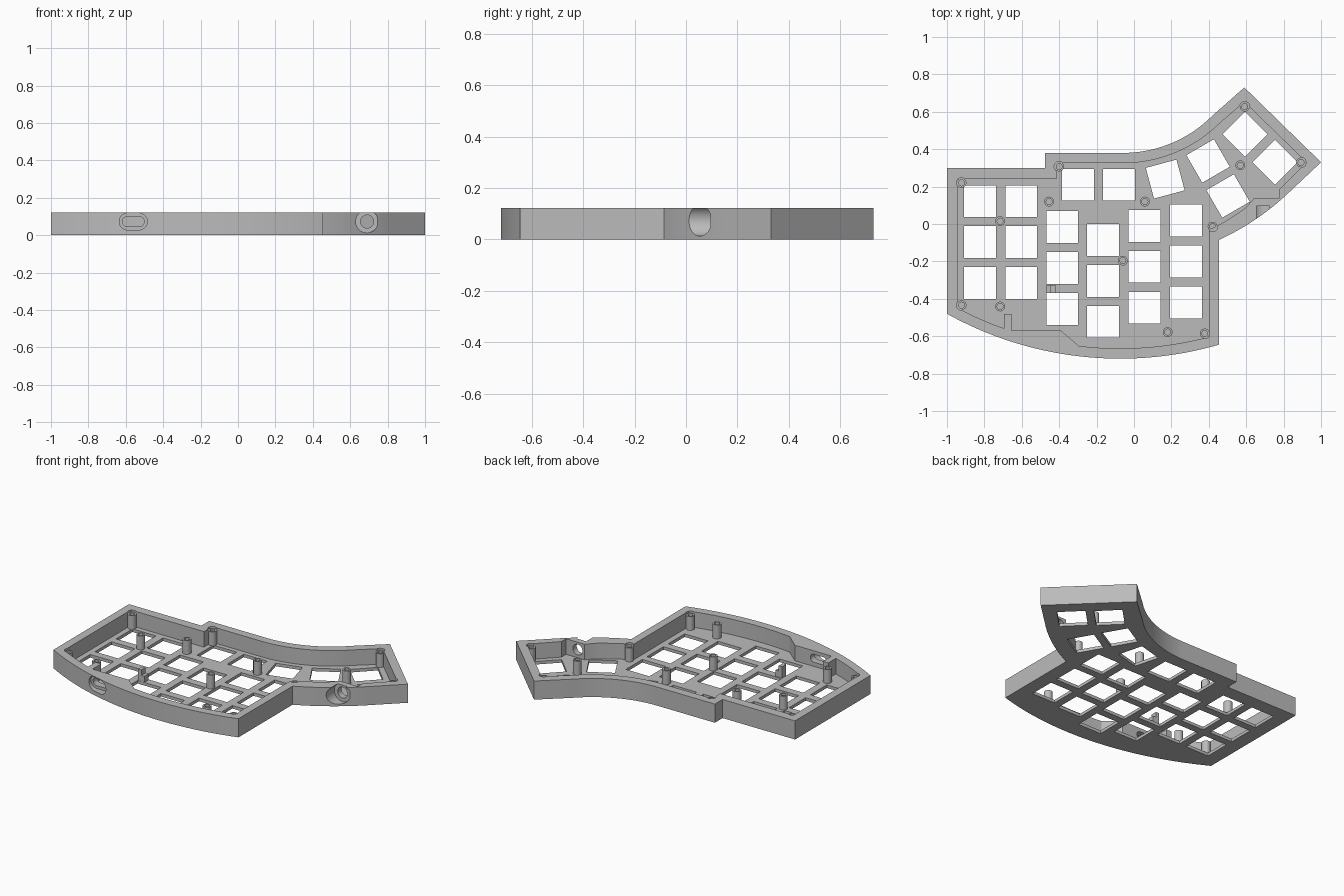
import bpy, bmesh, math
from mathutils import Matrix, Vector

if "Cube" in bpy.data.objects:
    bpy.data.objects.remove(bpy.data.objects["Cube"])

HEIGHT, FLOOR, POST_TOP = 0.122, 0.02, 0.11

grey = bpy.data.materials.new("case_grey")
grey.use_nodes = True
grey.diffuse_color = (0.5, 0.5, 0.5, 1)
grey.node_tree.nodes["Principled BSDF"].inputs["Base Color"].default_value = (0.5, 0.5, 0.5, 1)


def arc(a, b, c, n=20):
    """Points of the circular arc from a through b to c."""
    (ax, ay), (bx, by), (cx, cy) = a, b, c
    d = 2 * (ax * (by - cy) + bx * (cy - ay) + cx * (ay - by))
    sa, sb, sc = ax * ax + ay * ay, bx * bx + by * by, cx * cx + cy * cy
    ux = (sa * (by - cy) + sb * (cy - ay) + sc * (ay - by)) / d
    uy = (sa * (cx - bx) + sb * (ax - cx) + sc * (bx - ax)) / d
    r = math.hypot(ax - ux, ay - uy)
    start = math.atan2(ay - uy, ax - ux)
    sweep = math.atan2(cy - uy, cx - ux) - start
    sweep = (sweep + math.pi) % (2 * math.pi) - math.pi
    return [(ux + r * math.cos(start + sweep * i / n),
             uy + r * math.sin(start + sweep * i / n)) for i in range(n + 1)]


def prism(bm, points, low, high, matrix=Matrix()):
    """Extrude a flat outline from low to high."""
    face = bm.faces.new([bm.verts.new(matrix @ Vector((x, y, low))) for x, y in points])
    top = bmesh.ops.extrude_face_region(bm, geom=[face])["geom"]
    moved = [v for v in top if isinstance(v, bmesh.types.BMVert)]
    bmesh.ops.translate(bm, verts=moved, vec=matrix.to_3x3() @ Vector((0, 0, high - low)))


def make(name, bm):
    bmesh.ops.recalc_face_normals(bm, faces=bm.faces)
    mesh = bpy.data.meshes.new(name)
    bm.to_mesh(mesh)
    bm.free()
    mesh.materials.append(grey)
    obj = bpy.data.objects.new(name, mesh)
    bpy.context.collection.objects.link(obj)
    return obj


def cut(target, bm):
    """Subtract a cutter and keep the plain result."""
    cutter = make("cutter", bm)
    cutter.hide_render = True
    mod = target.modifiers.new("cut", "BOOLEAN")
    mod.operation, mod.solver, mod.object = "DIFFERENCE", "EXACT", cutter
    graph = bpy.context.evaluated_depsgraph_get()
    mesh = bpy.data.meshes.new_from_object(target.evaluated_get(graph))
    target.modifiers.clear()
    target.data = mesh
    bpy.data.objects.remove(cutter)


def smooth(obj):
    bpy.ops.object.select_all(action="DESELECT")
    obj.select_set(True)
    bpy.context.view_layer.objects.active = obj
    bpy.ops.object.shade_smooth_by_angle()


def circle(r, n=24):
    return [(r * math.cos(2 * math.pi * i / n), r * math.sin(2 * math.pi * i / n)) for i in range(n)]


def stadium(half_width, r):
    return [(x + math.copysign(half_width - r, x), y) for x, y in
            [(r * math.cos(math.pi * (i + 0.5) / 12), r * math.sin(math.pi * (i + 0.5) / 12))
             for i in range(24)]]


# Outer case outline
outer = [(-1, -0.48), (-1, 0.3), (-0.475, 0.3), (-0.475, 0.38)]
outer += arc((-0.06, 0.38), (0.2, 0.432), (0.42, 0.58)) + [(0.59, 0.73), (1, 0.33)]
outer += arc((0.83, 0.17), (0.653, 0.027), (0.455, -0.085))
outer += arc((0.455, -0.645), (-0.08, -0.72), (-1, -0.48), 32)[:-1]
bm = bmesh.new()
prism(bm, outer, 0, HEIGHT)
case = make("case", bm)

# Cavity with the port blocks left standing
inner = [(-0.945, 0.24), (-0.415, 0.24), (-0.415, 0.325)]
inner += arc((-0.06, 0.325), (0.221, 0.381), (0.46, 0.54)) + [(0.59, 0.652), (0.922, 0.33)]
inner += [(0.775, 0.183), (0.775, 0.135), (0.64, 0.135)]
inner += arc((0.6, 0.09), (0.505, 0.025), (0.402, -0.03), 10)
inner += arc((0.402, -0.603), (0.05, -0.661), (-0.295, -0.652), 14)
inner += [(-0.39, -0.57), (-0.655, -0.57), (-0.655, -0.48), (-0.695, -0.48)]
inner += arc((-0.695, -0.558), (-0.82, -0.509), (-0.945, -0.448), 8)
bm = bmesh.new()
prism(bm, inner, FLOOR, HEIGHT + 0.1)
cut(case, bm)

# Square key openings: columns of three, then the angled cluster
columns = {-0.824: 0.122, -0.603: 0.122, -0.384: -0.016,
           -0.165: -0.085, 0.056: -0.01, 0.278: 0.019}
keys = [(x, top - 0.219 * row, 0) for x, top in columns.items() for row in range(3)]
keys += [(-0.3, 0.21, 0), (-0.08, 0.21, 0), (0.167, 0.24, 15), (0.396, 0.337, 30),
         (0.503, 0.15, 30), (0.594, 0.48, 45), (0.754, 0.33, 45)]
h = 0.085
square = [(-h, -h), (h, -h), (h, h), (-h, h)]
bm = bmesh.new()
for x, y, angle in keys:
    turn = Matrix.Translation((x, y, 0)) @ Matrix.Rotation(math.radians(angle), 4, "Z")
    prism(bm, square, -0.1, FLOOR + 0.03, turn)
cut(case, bm)

# Cable port and round socket: an outer recess and a through hole each
for shape, x, y0, y1 in [(stadium(0.075, 0.045), -0.56, -0.8, -0.615),
                         (stadium(0.059, 0.026), -0.56, -0.8, -0.5),
                         (circle(0.06, 32), 0.69, -0.2, 0.096),
                         (circle(0.035), 0.69, -0.2, 0.16)]:
    bm = bmesh.new()
    prism(bm, shape, -y1, -y0, Matrix.Translation((x, 0, 0.073)) @ Matrix.Rotation(math.pi / 2, 4, "X"))
    cut(case, bm)

# Clearance above the posts that touch the wall
posts = [(-0.922, 0.22), (-0.716, 0.015), (-0.454, 0.12), (-0.4, 0.307), (0.058, 0.12),
         (0.568, 0.314), (0.592, 0.627), (0.893, 0.329), (0.42, -0.014), (-0.06, -0.196),
         (-0.922, -0.434), (-0.716, -0.441), (0.18, -0.578), (0.378, -0.585)]
bm = bmesh.new()
for x, y in posts:
    prism(bm, circle(0.027), POST_TOP - 0.001, HEIGHT + 0.1, Matrix.Translation((x, y, 0)))
cut(case, bm)
smooth(case)

# Screw posts with blind holes
for i, (x, y) in enumerate(posts):
    bm = bmesh.new()
    prism(bm, circle(0.026), FLOOR - 0.005, POST_TOP, Matrix.Translation((x, y, 0)))
    post = make(f"screw_post_{i + 1}", bm)
    bm = bmesh.new()
    prism(bm, circle(0.016, 16), 0.04, HEIGHT + 0.1, Matrix.Translation((x, y, 0)))
    cut(post, bm)
    smooth(post)

# Board clip on the bridge between two openings
for name, x0, x1, top in [("clip_back", -0.468, -0.443, 0.095), ("clip_foot", -0.443, -0.42, 0.06)]:
    bm = bmesh.new()
    prism(bm, [(x0, -0.368), (x1, -0.368), (x1, -0.326), (x0, -0.326)], FLOOR - 0.005, top)
    make(name, bm)
